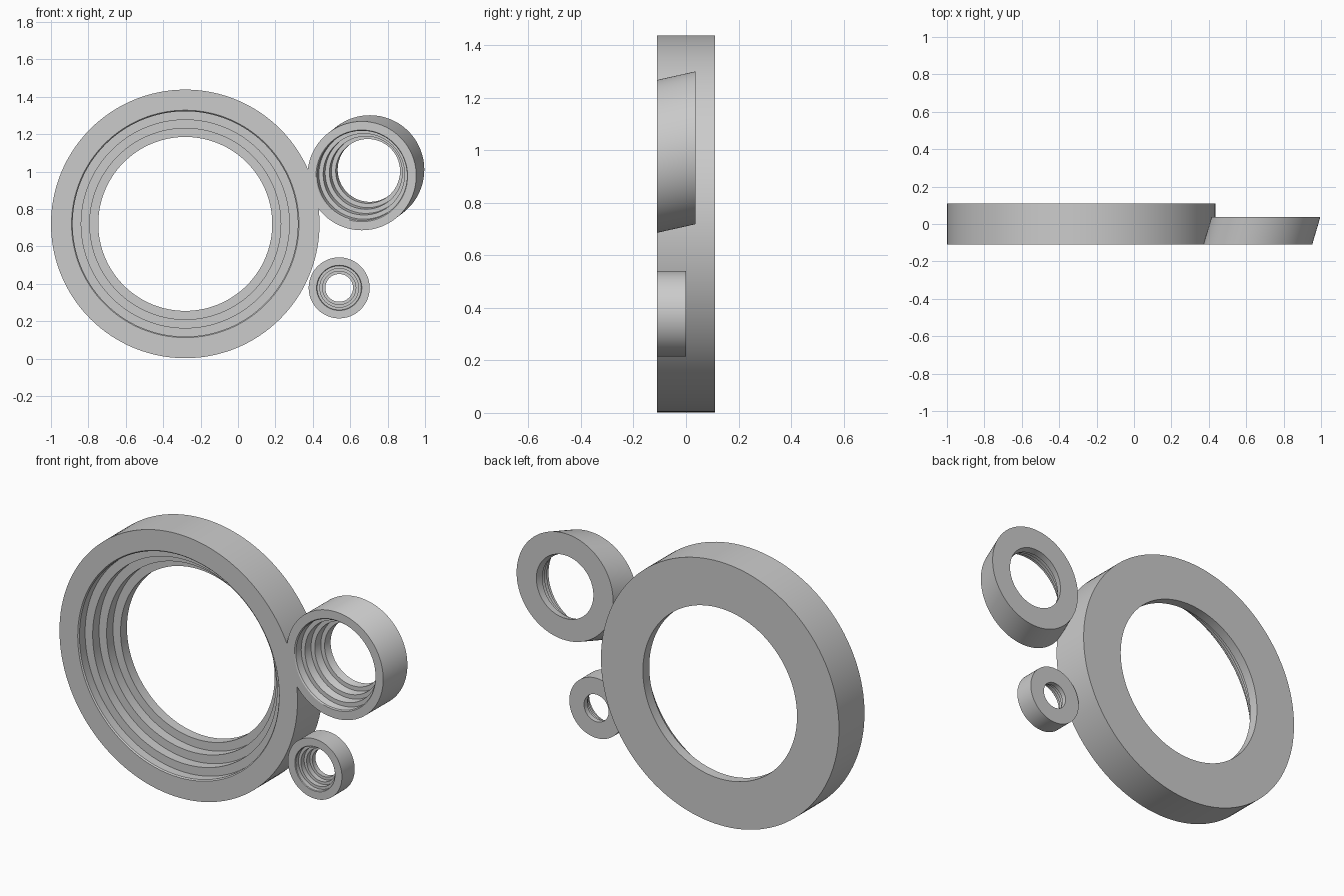
import bpy, bmesh, math

if "Cube" in bpy.data.objects:
    bpy.data.objects.remove(bpy.data.objects["Cube"])

SEGMENTS = 128
grey = bpy.data.materials.new("light grey")
grey.diffuse_color = (0.6, 0.6, 0.6, 1)
grey.use_nodes = True
grey.node_tree.nodes["Principled BSDF"].inputs["Base Color"].default_value = grey.diffuse_color


def stepped_ring(name, front, back, y0, y1, outer, opening, bore, lip):
    """Ring with a four-step bore; its centre slides from front to back (x, z)."""
    step = (opening - bore) / 3
    # Closed profile as (depth fraction, radius)
    profile = [(1, outer), (0, outer), (0, opening + lip), (0.03, opening)]
    for i in range(1, 4):
        profile += [(i / 4, opening - step * (i - 1)), (i / 4, opening - step * i)]
    profile.append((1, bore))

    bm = bmesh.new()
    loops = []
    for t, r in profile:
        cx = front[0] + (back[0] - front[0]) * t
        cz = front[1] + (back[1] - front[1]) * t
        y = y0 + (y1 - y0) * t
        loop = []
        for k in range(SEGMENTS):
            a = 2 * math.pi * k / SEGMENTS
            loop.append(bm.verts.new((cx + r * math.cos(a), y, cz + r * math.sin(a))))
        loops.append(loop)
    for i, a in enumerate(loops):
        b = loops[(i + 1) % len(loops)]
        for k in range(SEGMENTS):
            n = (k + 1) % SEGMENTS
            bm.faces.new((a[k], a[n], b[n], b[k]))
    bmesh.ops.recalc_face_normals(bm, faces=bm.faces[:])

    mesh = bpy.data.meshes.new(name)
    bm.to_mesh(mesh)
    bm.free()
    mesh.materials.append(grey)
    ob = bpy.data.objects.new(name, mesh)
    bpy.context.collection.objects.link(ob)
    # Smooth round walls with sharp step edges
    bpy.ops.object.select_all(action='DESELECT')
    ob.select_set(True)
    bpy.context.view_layer.objects.active = ob
    bpy.ops.object.shade_smooth_by_angle(angle=math.radians(30))


# Large straight ring
stepped_ring("large_ring", (-0.282, 0.72), (-0.282, 0.72), -0.11, 0.11,
             0.718, 0.602, 0.465, 0.006)
# Medium ring, skewed up and outwards towards the back
stepped_ring("medium_ring", (0.662, 0.977), (0.705, 1.01), -0.11, 0.037,
             0.291, 0.24, 0.172, 0.005)
# Small straight ring
stepped_ring("small_ring", (0.541, 0.378), (0.541, 0.378), -0.11, 0.0,
             0.163, 0.118, 0.074, 0.003)
